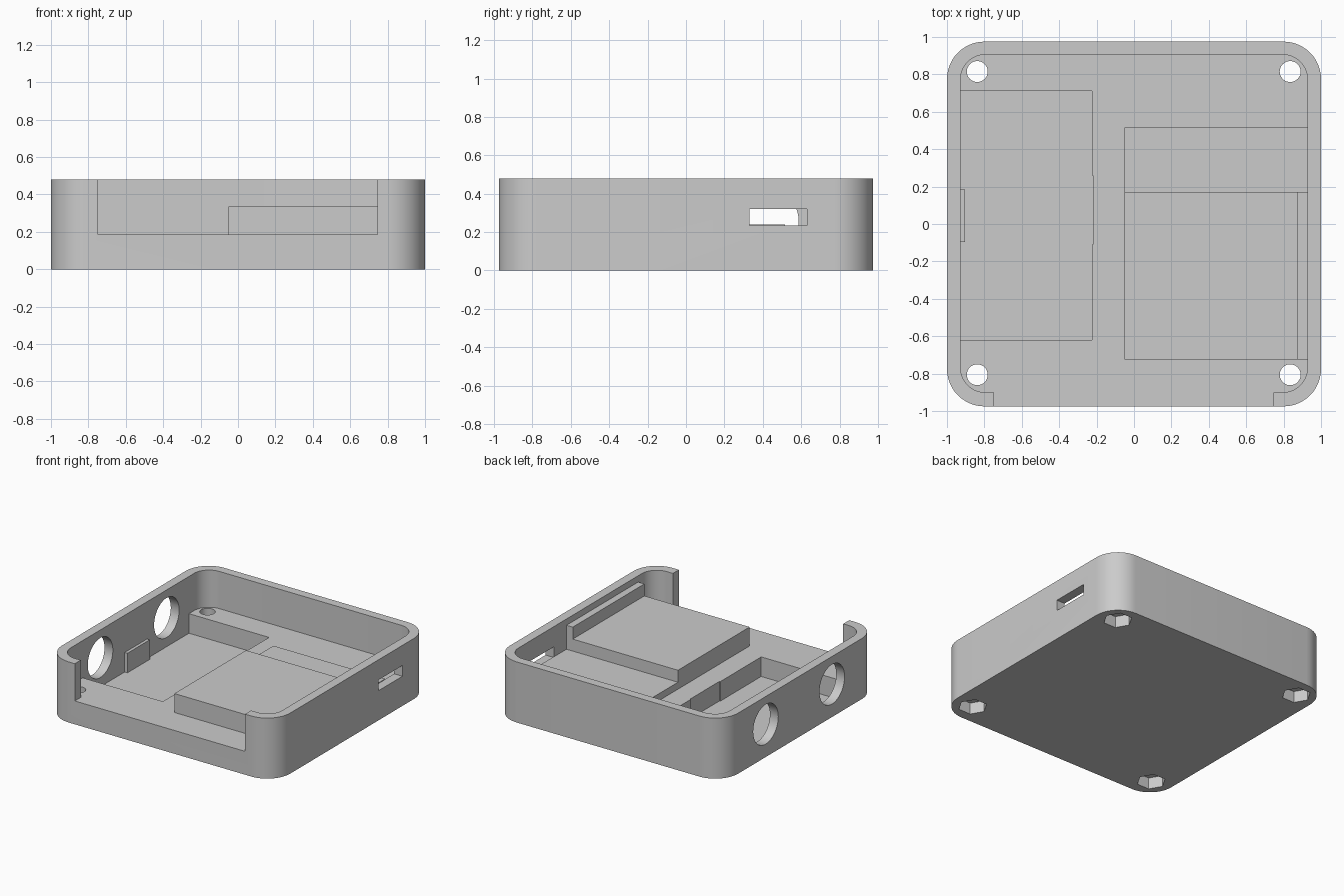
import bpy, bmesh, math
from mathutils import Matrix

cube = bpy.data.objects.get("Cube")
if cube:
    bpy.data.objects.remove(cube, do_unlink=True)

grey = bpy.data.materials.new("light_grey")
grey.use_nodes = True
GREY = (0.6, 0.6, 0.6, 1)
grey.diffuse_color = GREY
grey.node_tree.nodes["Principled BSDF"].inputs["Base Color"].default_value = GREY

FLOOR = 0.185
TOP = 0.48


def add_object(name, bm):
    bmesh.ops.recalc_face_normals(bm, faces=bm.faces)
    mesh = bpy.data.meshes.new(name)
    bm.to_mesh(mesh)
    bm.free()
    mesh.materials.append(grey)
    obj = bpy.data.objects.new(name, mesh)
    bpy.context.collection.objects.link(obj)
    return obj


def box(name, x, y, z, radius=0):
    """Box between limits, with optionally rounded upright edges."""
    bm = bmesh.new()
    bmesh.ops.create_cube(bm, size=1)
    for v in bm.verts:
        for i, (low, high) in enumerate((x, y, z)):
            v.co[i] = low if v.co[i] < 0 else high
    if radius:
        upright = [e for e in bm.edges
                   if abs(e.verts[0].co.z - e.verts[1].co.z) > 0.01]
        bmesh.ops.bevel(bm, geom=upright, offset=radius, segments=12,
                        profile=0.5, affect='EDGES')
    return add_object(name, bm)


def prism(name, centre, radius, depth, sides, axis='Z'):
    bm = bmesh.new()
    turn = Matrix.Rotation(math.pi / 2, 4, 'Y') if axis == 'X' else Matrix()
    bmesh.ops.create_cone(bm, cap_ends=True, segments=sides, radius1=radius,
                          radius2=radius, depth=depth,
                          matrix=Matrix.Translation(centre) @ turn)
    if sides == 6:
        # Keep two hexagon corners on the x axis
        far = max(bm.verts, key=lambda v: v.co.x).co
        angle = math.atan2(far.y - centre[1], far.x - centre[0])
        bmesh.ops.rotate(bm, verts=bm.verts, cent=centre,
                         matrix=Matrix.Rotation(-angle, 3, 'Z'))
    return add_object(name, bm)


def cut(target, cutter):
    cutter.hide_render = True
    mod = target.modifiers.new("cut", 'BOOLEAN')
    mod.operation = 'DIFFERENCE'
    mod.solver = 'EXACT'
    mod.object = cutter
    bpy.context.view_layer.objects.active = target
    bpy.ops.object.modifier_apply(modifier=mod.name)
    bpy.data.objects.remove(cutter, do_unlink=True)


# Case shell with its open top and wide front opening
case = box("case_shell", (-1, 1), (-0.975, 0.975), (0, TOP), 0.2)
cut(case, box("cavity", (-0.927, 0.927), (-0.9, 0.905), (FLOOR, 0.7), 0.13))
cut(case, box("front_opening", (-0.748, 0.745), (-1.2, -0.8), (FLOOR, 0.7)))

# Deep pocket beside the wall, with a shallow relief on its inner side
cut(case, box("pocket", (-0.927, -0.225), (-0.62, 0.71), (0.03, 0.3)))
cut(case, box("pocket_relief", (-0.4, -0.218), (-0.11, 0.26), (0.03, 0.3)))

# Round side holes and the port slot in the opposite wall
for y in (-0.4, 0.43):
    cut(case, prism("side_hole", (-1, y, 0.26), 0.157, 0.3, 48, 'X'))
cut(case, box("port_slot", (0.9, 1.1), (0.33, 0.63), (0.235, 0.32)))

# Corner screw holes with hexagonal nut recesses underneath
for x in (-0.838, 0.835):
    for y in (-0.806, 0.815):
        cut(case, prism("screw_hole", (x, y, 0.1), 0.056, 0.5, 32))
        cut(case, prism("nut_recess", (x, y, 0), 0.105, 0.18, 6))

# Raised parts on the floor
parts = [
    case,
    box("raised_block", (-0.05, 0.93), (-0.725, 0.172), (FLOOR - 0.01, 0.335)),
    box("low_step", (-0.05, 0.93), (0.17, 0.515), (FLOOR - 0.01, 0.24)),
    box("side_rail", (0.872, 0.93), (-0.725, 0.172), (0.33, 0.43)),
    box("pocket_rib", (-0.93, -0.903), (-0.095, 0.185), (0.025, FLOOR)),
]

# Smooth the rounded walls, keep the edges sharp
bpy.context.view_layer.update()
bpy.ops.object.select_all(action='DESELECT')
for obj in parts:
    obj.select_set(True)
bpy.context.view_layer.objects.active = case
bpy.ops.object.shade_smooth_by_angle(angle=math.radians(30))
